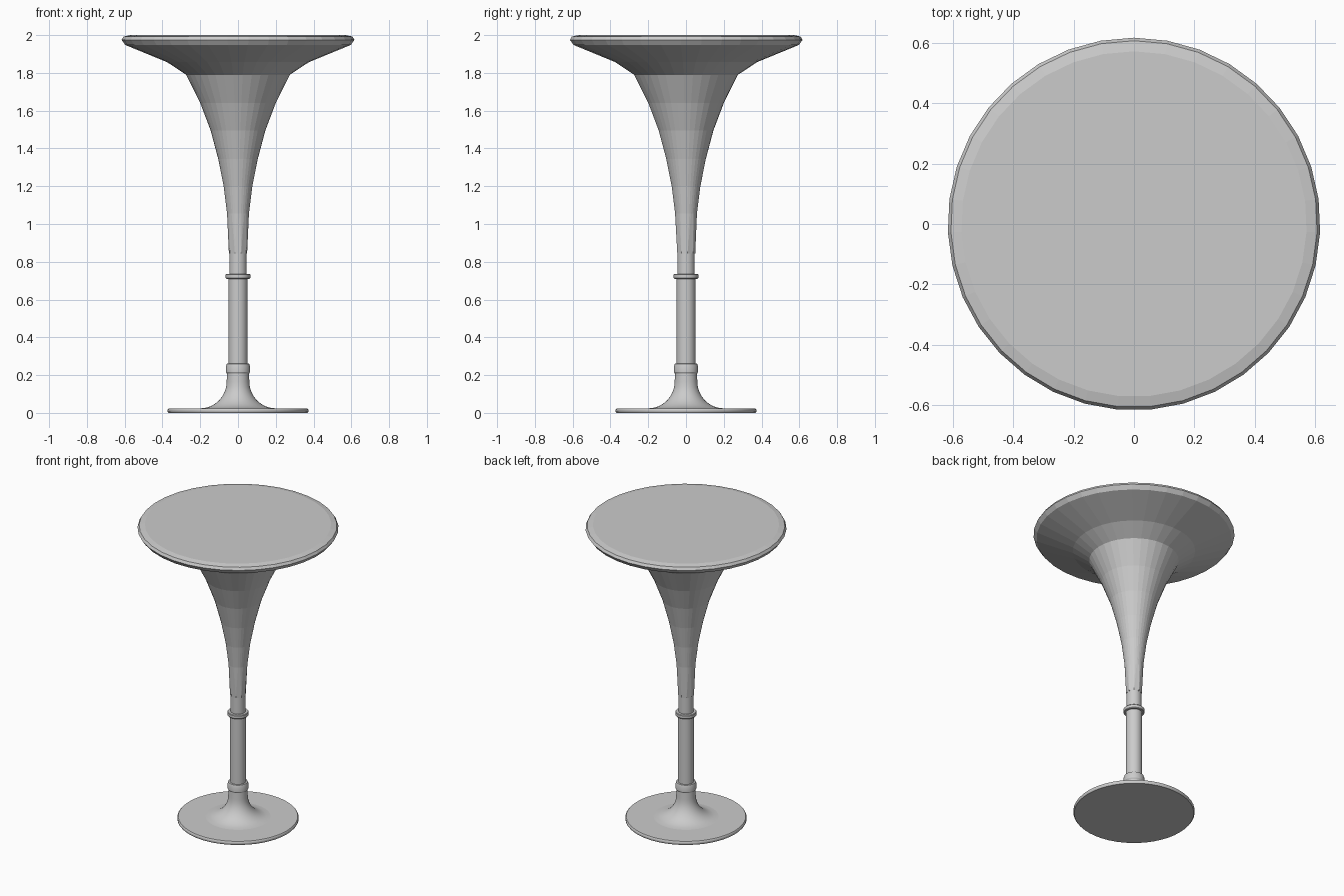
import bpy
import bmesh
from math import cos, sin, pi, radians

cube = bpy.data.objects.get("Cube")
if cube:
    bpy.data.objects.remove(cube, do_unlink=True)


def lathe(name, profile, sides=32, smooth=None, end_sides=None):
    """Turn (radius, z) points, listed bottom to top, into a closed solid.

    end_sides gives the lowest ring fewer corners, blending into the next ring.
    """
    bm = bmesh.new()
    rings = []
    for level, (r, z) in enumerate(profile):
        ring = []
        for i in range(sides):
            turn = i / sides
            if end_sides and level == 0:
                turn = round(turn * end_sides) / end_sides
            a = pi / 2 + 2 * pi * turn
            ring.append(bm.verts.new((r * cos(a), r * sin(a), z)))
        rings.append(ring)
    for low, high in zip(rings, rings[1:]):
        for i in range(sides):
            j = (i + 1) % sides
            bm.faces.new((low[i], low[j], high[j], high[i]))
    bm.faces.new(rings[0][::-1])
    bm.faces.new(rings[-1])
    bmesh.ops.remove_doubles(bm, verts=bm.verts, dist=1e-5)
    bmesh.ops.recalc_face_normals(bm, faces=bm.faces)

    mesh = bpy.data.meshes.new(name)
    bm.to_mesh(mesh)
    bm.free()
    obj = bpy.data.objects.new(name, mesh)
    bpy.context.collection.objects.link(obj)
    if smooth:
        bpy.ops.object.select_all(action='DESELECT')
        bpy.context.view_layer.objects.active = obj
        obj.select_set(True)
        bpy.ops.object.shade_smooth_by_angle(angle=radians(smooth))
    return obj


# Thin foot disc
lathe("base_disc", [(0.367, 0), (0.372, 0.006), (0.372, 0.018), (0.367, 0.024)],
      sides=48, smooth=40)

# Flare rising from the disc, following a quarter curve up to the stem
flare = [(0.20, 0.024)]
for k in range(1, 9):
    t = k / 8 * pi / 2
    flare.append((0.20 - 0.14 * sin(t), 0.165 - 0.141 * cos(t)))
flare.append((0.058, 0.215))
lathe("base_flare", flare, smooth=40)

# Lower collar, with a chamfered upper edge
lathe("lower_collar", [(0.059, 0.208), (0.064, 0.216), (0.064, 0.245),
                       (0.059, 0.26), (0.048, 0.262)], smooth=30)

# Stem: outer tube and the narrower tube sliding into it
lathe("stem", [(0.05, 0.2), (0.05, 0.72)], smooth=30)
lathe("inner_stem", [(0.046, 0.70), (0.046, 0.90)], smooth=30)

# Upper collar
lathe("upper_collar", [(0.062, 0.71), (0.065, 0.714), (0.065, 0.732),
                       (0.062, 0.736)], smooth=30)

# Faceted trumpet under the top
lathe("trumpet", [(0.049, 0.845), (0.058, 1.056), (0.076, 1.2), (0.105, 1.345),
                  (0.145, 1.495), (0.20, 1.64), (0.275, 1.79)],
      sides=35, end_sides=9)

# Round top with sloping underside and bevelled rim
lathe("table_top", [(0.275, 1.79), (0.376, 1.857), (0.598, 1.948), (0.617, 1.975),
                    (0.607, 1.992), (0.572, 2.0)], sides=35)
